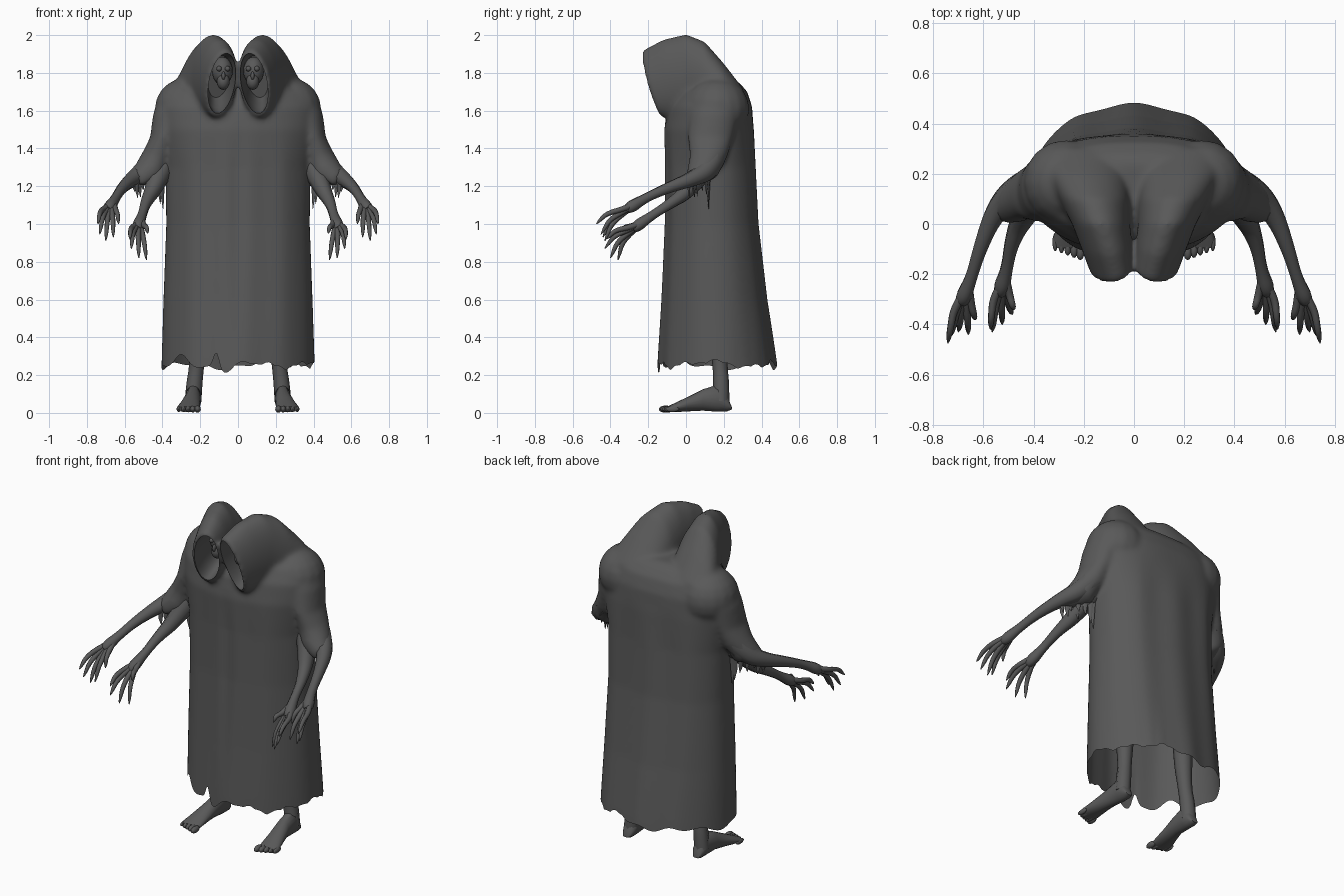
import bpy, bmesh
from math import sin, cos, pi, exp, atan2, copysign
from mathutils import Vector as V

if "Cube" in bpy.data.objects:
    bpy.data.objects.remove(bpy.data.objects["Cube"])

grey = bpy.data.materials.new("dark_grey")
grey.use_nodes = True
grey.diffuse_color = (0.1, 0.1, 0.1, 1)
grey.node_tree.nodes["Principled BSDF"].inputs["Base Color"].default_value = (0.1, 0.1, 0.1, 1)


def ring(c, u, v, power=2.0, n=40):
    """Superellipse around c spanned by u and v."""
    pts = []
    for i in range(n):
        a = 2 * pi * i / n
        k, m = cos(a), sin(a)
        pts.append(V(c) + V(u) * copysign(abs(k) ** (2 / power), k)
                   + V(v) * copysign(abs(m) ** (2 / power), m))
    return pts


def loft(bm, rings, side=1):
    """Closed skin through the rings, mirrored in x when side is -1."""
    rows = [[bm.verts.new((p.x * side, p.y, p.z)) for p in r] for r in rings]
    faces = [bm.faces.new(rows[0]), bm.faces.new(rows[-1])]
    for a, b in zip(rows, rows[1:]):
        for i in range(len(a)):
            j = (i + 1) % len(a)
            faces.append(bm.faces.new((a[i], a[j], b[j], b[i])))
    bmesh.ops.recalc_face_normals(bm, faces=faces)


def ball(bm, c, size, side=1):
    r = bmesh.ops.create_uvsphere(bm, u_segments=16, v_segments=10, radius=1)
    for v in r["verts"]:
        v.co = V((side * (c[0] + v.co.x * size[0]), c[1] + v.co.y * size[1], c[2] + v.co.z * size[2]))


def add(name, data):
    ob = bpy.data.objects.new(name, data)
    bpy.context.scene.collection.objects.link(ob)
    return ob


def finish(name, bm, angle=0.9):
    me = bpy.data.meshes.new(name)
    bm.to_mesh(me)
    bm.free()
    me.materials.clear()
    me.materials.append(grey)
    ob = add(name, me)
    bpy.ops.object.select_all(action="DESELECT")
    ob.select_set(True)
    bpy.context.view_layer.objects.active = ob
    bpy.ops.object.shade_smooth_by_angle(angle=angle)


def baked(ob):
    """Evaluated copy of an object's mesh as a bmesh; the source is removed."""
    dg = bpy.context.evaluated_depsgraph_get()
    dg.update()
    me = bpy.data.meshes.new_from_object(ob.evaluated_get(dg))
    bm = bmesh.new()
    bm.from_mesh(me)
    bpy.data.objects.remove(ob)
    return bm


def tubes(strands, side):
    """Tapered round strands; each is a list of (point, radius)."""
    cu = bpy.data.curves.new("strands", "CURVE")
    cu.dimensions = "3D"
    cu.bevel_depth, cu.bevel_resolution, cu.resolution_u = 1, 2, 5
    cu.use_fill_caps = True
    for strand in strands:
        sp = cu.splines.new("NURBS")
        sp.points.add(len(strand) - 1)
        for p, (c, r) in zip(sp.points, strand):
            p.co, p.radius = (side * c[0], c[1], c[2], 1), r
        sp.order_u, sp.use_endpoint_u = 3, True
    return baked(add("strands", cu))


# Robe body: height, half width, front, back; the back is squarer than the front
cloth = bmesh.new()
body = [(.1, .41, -.155, .5), (.3, .405, -.15, .475), (.6, .395, -.135, .425), (1, .38, -.12, .378),
        (1.3, .385, -.118, .363), (1.5, .42, -.118, .358), (1.62, .425, -.095, .35),
        (1.7, .39, -.05, .325), (1.75, .31, .02, .28), (1.77, .24, .08, .24)]
rows = []
for z, w, f, b in body:
    span = (0, (f + b) / 2, z), (w, 0, 0), (0, (b - f) / 2, 0)
    back = ring(*span, 2 + .5 * min(1, max(0, z - .2)), 64)
    rows.append(back[:33] + ring(*span, 1.95, 64)[33:])
loft(cloth, rows)

# Hoods, shoulders and sleeves
hood = [((.2, .3, 1.6), (.16, 0, 0), (0, 0, .12)), ((.187, .2, 1.66), (.165, 0, 0), (0, 0, .19)),
        ((.158, .1, 1.73), (.142, 0, 0), (0, 0, .235)), ((.131, 0, 1.77), (.116, 0, 0), (0, 0, .235)),
        ((.108, -.09, 1.765), (.099, -.015, 0), (-.015, -.03, .212)),
        ((.086, -.182, 1.742), (.083, -.025, 0), (-.025, -.05, .176))]
sleeve = [((.34, .16, 1.66), (.08, 0, 0), (0, .12, 0)), ((.355, .15, 1.58), (.095, 0, 0), (0, .13, 0)),
          ((.39, .13, 1.46), (.075, 0, 0), (0, .12, 0)),
          ((.43, .12, 1.36), (.07, 0, .03), (0, .10, 0)), ((.47, .09, 1.28), (.06, -.02, .05), (.03, .08, 0)),
          ((.54, .03, 1.235), (.015, 0, .035), (.03, .03, 0))]
for s in (1, -1):
    loft(cloth, [ring(*r) for r in hood], s)
    loft(cloth, [ring(*r) for r in sleeve], s)
    ball(cloth, (.27, .165, 1.61), (.172, .172, .165), s)
bmesh.ops.recalc_face_normals(cloth, faces=cloth.faces[:])

me = bpy.data.meshes.new("cloth")
cloth.to_mesh(me)
cloth.free()
robe = add("cloth", me)
rm = robe.modifiers.new("blend", "REMESH")
rm.mode, rm.voxel_size = "VOXEL", 0.012
sm = robe.modifiers.new("soften", "SMOOTH")
sm.factor, sm.iterations = 0.5, 14

# Face hollows cut into the hoods
cutters = []
for s in (1, -1):
    bm = bmesh.new()
    hollow = [((.10, .03, 1.78), .058, .11), ((.095, -.09, 1.76), .07, .145),
              ((.086, -.17, 1.745), .069, .158), ((.08, -.3, 1.74), .072, .162)]
    loft(bm, [ring(c, (w, -.3 * w, 0), (-.15 * h, -.28 * h, h)) for c, w, h in hollow], s)
    me = bpy.data.meshes.new("hollow")
    bm.to_mesh(me)
    bm.free()
    cut = add("hollow", me)
    cut.hide_render = True
    cutters.append(cut)
    bo = robe.modifiers.new("hollow", "BOOLEAN")
    bo.operation, bo.solver, bo.object = "DIFFERENCE", "EXACT", cut
bm = baked(robe)
for c in cutters:
    bpy.data.objects.remove(c)

# Open ragged hem and soft folds
bmesh.ops.bisect_plane(bm, geom=bm.verts[:] + bm.edges[:] + bm.faces[:], plane_co=(0, 0, .28),
                       plane_no=(0, 0, 1), clear_inner=True)
for v in bm.verts:
    x, y, z = v.co
    if z < 1.55 and abs(x) < .36:
        front = max(-1, min(1, (.12 - y) * 8))
        fold = .006 * cos(24 * x) * min(1, (.36 - abs(x)) * 8)
        fold -= .02 * exp(-(x / .05) ** 2) * min(z, 1) * max(front, 0)
        v.co.y -= front * fold * min(1, (1.55 - z) * 4)
    a = atan2(x, .15 - y)
    hem = .25 + .014 * sin(5 * a + .5) + .01 * sin(12 * a + 1)
    if x > 0:
        hem += .012 * abs(sin(15 * a)) * min(1, x * 5)
    if y < .1:
        hem += .08 * exp(-((x + .115) / .02) ** 2) - .02 * exp(-((x + .06) / .04) ** 2)
        hem += .035 * exp(-((x + .3) / .04) ** 2)
    v.co.z += (hem - .28) * max(0, (.7 - z) / .42) ** 2
finish("hooded_robe", bm)

# Arms with clawed hands: arm path, hand centre, finger tips
arms = {
    "upper_arm": ([((.43, .15, 1.36), .065), ((.49, .12, 1.285), .06), ((.56, .04, 1.24), .042),
                   ((.615, -.1, 1.19), .029), ((.65, -.22, 1.135), .024)], (.683, -.3, 1.085),
                  [(.742, -.475, 1), (.732, -.45, .945), (.7, -.43, .91), (.66, -.44, .93), (.632, -.38, 1)]),
    "lower_arm": ([((.4, .1, 1.3), .065), ((.45, .02, 1.18), .045), ((.49, -.08, 1.11), .029),
                   ((.507, -.18, 1.045), .023)], (.53, -.265, .985),
                  [(.572, -.42, .92), (.565, -.43, .87), (.525, -.4, .82), (.485, -.36, .81), (.478, -.34, .95)])}
for s, tag in ((1, "left"), (-1, "right")):
    for name, (path, palm, tips) in arms.items():
        palm, wrist = V(palm), V(path[-1][0])
        strands = [path + [(palm, .037), (palm + (palm - wrist) * .2, .02)]]
        for i, tip in enumerate(tips):
            tip = V(tip)
            spread = .024 - .012 * i
            base = wrist.lerp(palm, .3 if i == 4 else .6)
            knuckle = palm.lerp(tip, .15) + V((spread, 0, .008))
            bend = palm.lerp(tip, .6) + V((spread * .6, -.015, .022))
            strands.append([(base, .017), (knuckle, .016), (bend, .013), (tip.lerp(bend, .3), .01), (tip, .002)])
        finish(name + "_" + tag, tubes(strands, s))

    # Tattered sleeve edge
    bm = bmesh.new()
    for i in range(12):
        t = i / 11
        top = V((.40 + .165 * t, .12 - .11 * t + .02 * sin(9 * i), 1.25 - .02 * t))
        drop = .07 + .03 * sin(5 * i) + (.1 if i < 2 else 0)
        loft(bm, [ring(top, (.013, -.01, 0), (.003, .003, 0), n=6),
                  ring(top - V((0, .002, drop * .6)), (.009, -.006, 0), (.002, .002, 0), n=6),
                  ring(top - V((.004, 0, drop)), (.001, -.001, 0), (.001, .001, 0), n=6)], s)
    finish("sleeve_tatters_" + tag, bm)

    # Leg and foot
    bm = tubes([[((.2, .17, .8), .06), ((.21, .17, .45), .055), ((.218, .18, .25), .038),
                 ((.232, .187, .15), .043), ((.238, .185, .06), .044)]], s)
    foot = [(.238, .243, .02, .018, .03), (.236, .218, .036, .008, .09), (.236, .17, .043, .006, .15),
            (.24, .09, .042, .012, .125), (.252, .01, .052, .008, .085), (.262, -.06, .06, .004, .052),
            (.264, -.095, .058, .004, .035)]
    loft(bm, [ring((x, y, (lo + hi) / 2), (w, 0, 0), (0, 0, (hi - lo) / 2), n=20) for x, y, w, lo, hi in foot], s)
    for i in range(5):
        ball(bm, (.214 + .025 * i, -.108 + .009 * i, .02), (.017 - .0015 * i, .036, .019 - .001 * i), s)
    bmesh.ops.recalc_face_normals(bm, faces=bm.faces[:])
    finish("leg_" + tag, bm)

    # Gaunt face inside the hood
    bm = bmesh.new()
    ball(bm, (.083, -.05, 1.81), (.055, .065, .075), s)
    ball(bm, (.078, -.085, 1.755), (.034, .04, .045), s)
    ball(bm, (.077, -.12, 1.785), (.01, .015, .022), s)
    for x in (.055, .1):
        ball(bm, (x, -.112, 1.822), (.014, .014, .014), s)
    bmesh.ops.recalc_face_normals(bm, faces=bm.faces[:])
    finish("face_" + tag, bm)
